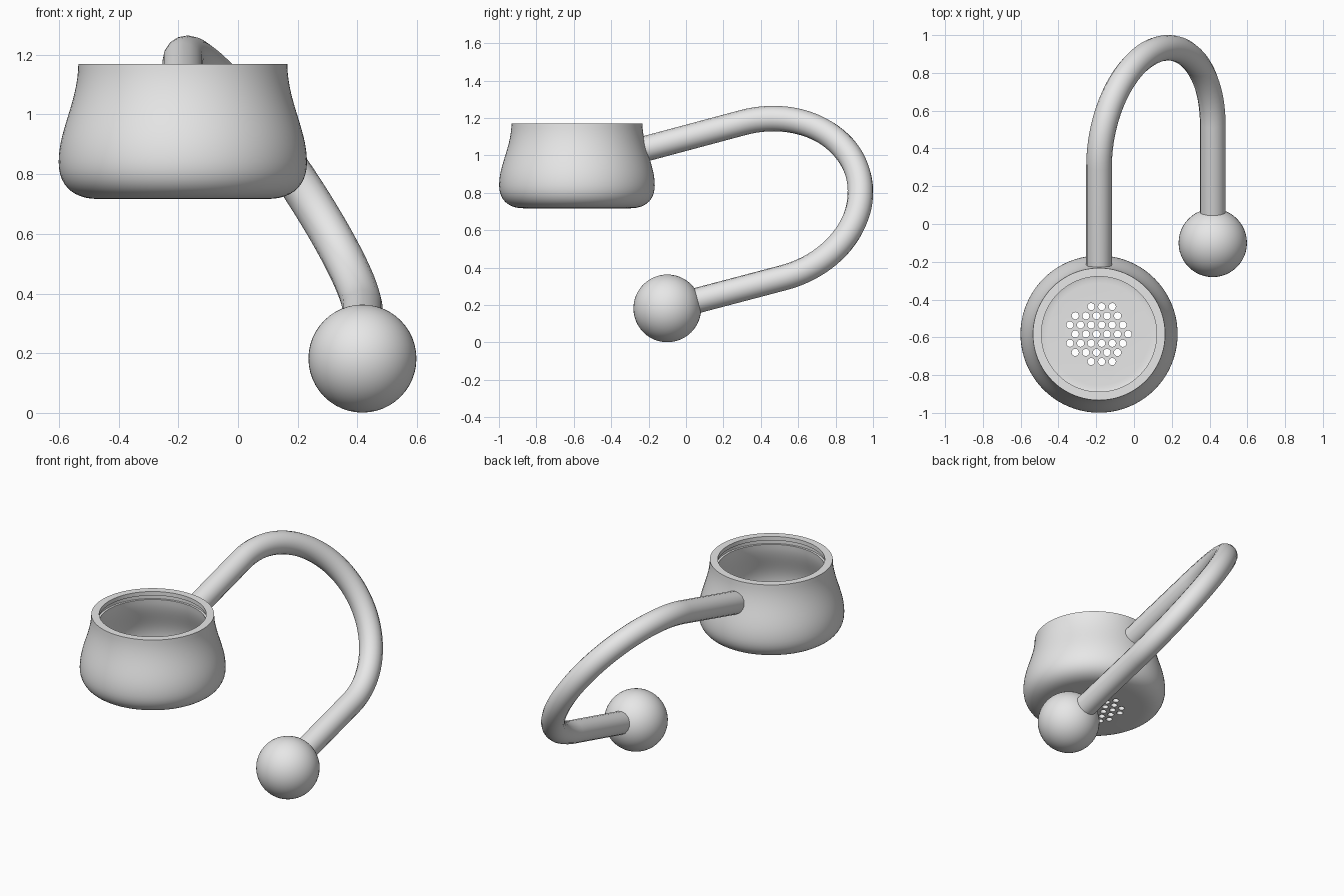
import bpy, bmesh, math
from mathutils import Matrix, Vector
from mathutils.geometry import interpolate_bezier

cube = bpy.data.objects.get("Cube")
if cube:
    bpy.data.objects.remove(cube, do_unlink=True)

grey = bpy.data.materials.new("plain grey")
grey.use_nodes = True
grey.diffuse_color = (0.8, 0.8, 0.8, 1)
grey.node_tree.nodes["Principled BSDF"].inputs["Base Color"].default_value = (0.8, 0.8, 0.8, 1)

BOWL = Vector((-0.185, -0.583, 0))
BALL = Vector((0.417, -0.1, 0.182))


def make_object(name, bm):
    mesh = bpy.data.meshes.new(name)
    bmesh.ops.recalc_face_normals(bm, faces=bm.faces)
    bm.to_mesh(mesh)
    bm.free()
    mesh.materials.append(grey)
    obj = bpy.data.objects.new(name, mesh)
    bpy.context.collection.objects.link(obj)
    return obj


def activate(obj):
    bpy.ops.object.select_all(action='DESELECT')
    obj.select_set(True)
    bpy.context.view_layer.objects.active = obj


def smooth(obj):
    activate(obj)
    bpy.ops.object.shade_smooth_by_angle(angle=math.radians(40))


def arc(*points, count=12):
    """Bezier span in the (radius, height) plane."""
    return [Vector((r, 0, z)) for r, z in
            interpolate_bezier(*[Vector(p) for p in points], count)]


# Bowl: outer wall, grooved lip and inner wall, turned around the z axis
profile = arc((0.285, 0.717), (0.365, 0.717), (0.416, 0.76), (0.416, 0.84))
profile += arc((0.416, 0.84), (0.416, 0.95), (0.352, 1.04), (0.35, 1.17), count=16)[1:]
profile += [Vector((r, 0, z)) for r, z in
            ((0.305, 1.17), (0.305, 1.145), (0.318, 1.145), (0.318, 1.12))]
profile += arc((0.305, 1.12), (0.31, 1.02), (0.372, 0.95), (0.372, 0.85))
profile += arc((0.372, 0.85), (0.372, 0.79), (0.34, 0.75), (0.27, 0.75))[1:]

bm = bmesh.new()
verts = [bm.verts.new(p) for p in profile]
edges = [bm.edges.new(pair) for pair in zip(verts, verts[1:])]
bmesh.ops.spin(bm, geom=verts + edges, cent=(0, 0, 0), axis=(0, 0, 1),
               angle=math.tau, steps=80, use_duplicate=False)
bmesh.ops.remove_doubles(bm, verts=bm.verts, dist=1e-4)
bmesh.ops.holes_fill(bm, edges=[e for e in bm.edges if e.is_boundary], sides=0)
bowl = make_object("bowl", bm)
bowl.location = BOWL

# Drain holes: staggered grid kept inside a circle
bm = bmesh.new()
pitch = 0.056
for row in range(-3, 4):
    for col in range(-4, 5):
        x = (col + (0.25 if row % 2 else -0.25)) * pitch
        y = row * pitch * math.sqrt(3) / 2
        if math.hypot(x, y) < 0.172:
            bmesh.ops.create_cone(bm, cap_ends=True, segments=16, radius1=0.019,
                                  radius2=0.019, depth=0.2,
                                  matrix=Matrix.Translation((x, y, 0.73)))
cutter = make_object("hole_cutter", bm)
cutter.location = BOWL
cutter.hide_render = True
cut = bowl.modifiers.new("drain holes", 'BOOLEAN')
cut.operation = 'DIFFERENCE'
cut.solver = 'EXACT'
cut.object = cutter
bpy.context.view_layer.update()
activate(bowl)
bpy.ops.object.modifier_apply(modifier=cut.name)
bpy.data.objects.remove(cutter, do_unlink=True)
smooth(bowl)

# Counterweight ball
bm = bmesh.new()
bmesh.ops.create_uvsphere(bm, u_segments=48, v_segments=24, radius=0.181)
ball = make_object("ball", bm)
ball.location = BALL
smooth(ball)

# Handle: tilted hook with two parallel straights joined by a half circle
along = Vector((0, math.cos(math.radians(15)), math.sin(math.radians(15))))
centre = Vector((0.116, 0.415, 0.761))
across = Vector((-0.301, -0.111, 0.414))
radius = across.length
path = [centre + across - along * 0.57]
for i in range(49):
    a = math.pi * i / 48
    path.append(centre + across * math.cos(a) + along * radius * math.sin(a))
path.append(BALL)

curve = bpy.data.curves.new("handle", 'CURVE')
curve.dimensions = '3D'
curve.bevel_depth = 0.068
curve.bevel_resolution = 6
curve.use_fill_caps = True
spline = curve.splines.new('POLY')
spline.points.add(len(path) - 1)
for point, co in zip(spline.points, path):
    point.co = (*co, 1)
spline.use_smooth = True
curve.materials.append(grey)
handle = bpy.data.objects.new("handle", curve)
bpy.context.collection.objects.link(handle)
activate(handle)
bpy.ops.object.convert(target='MESH')
smooth(bpy.context.view_layer.objects.active)
